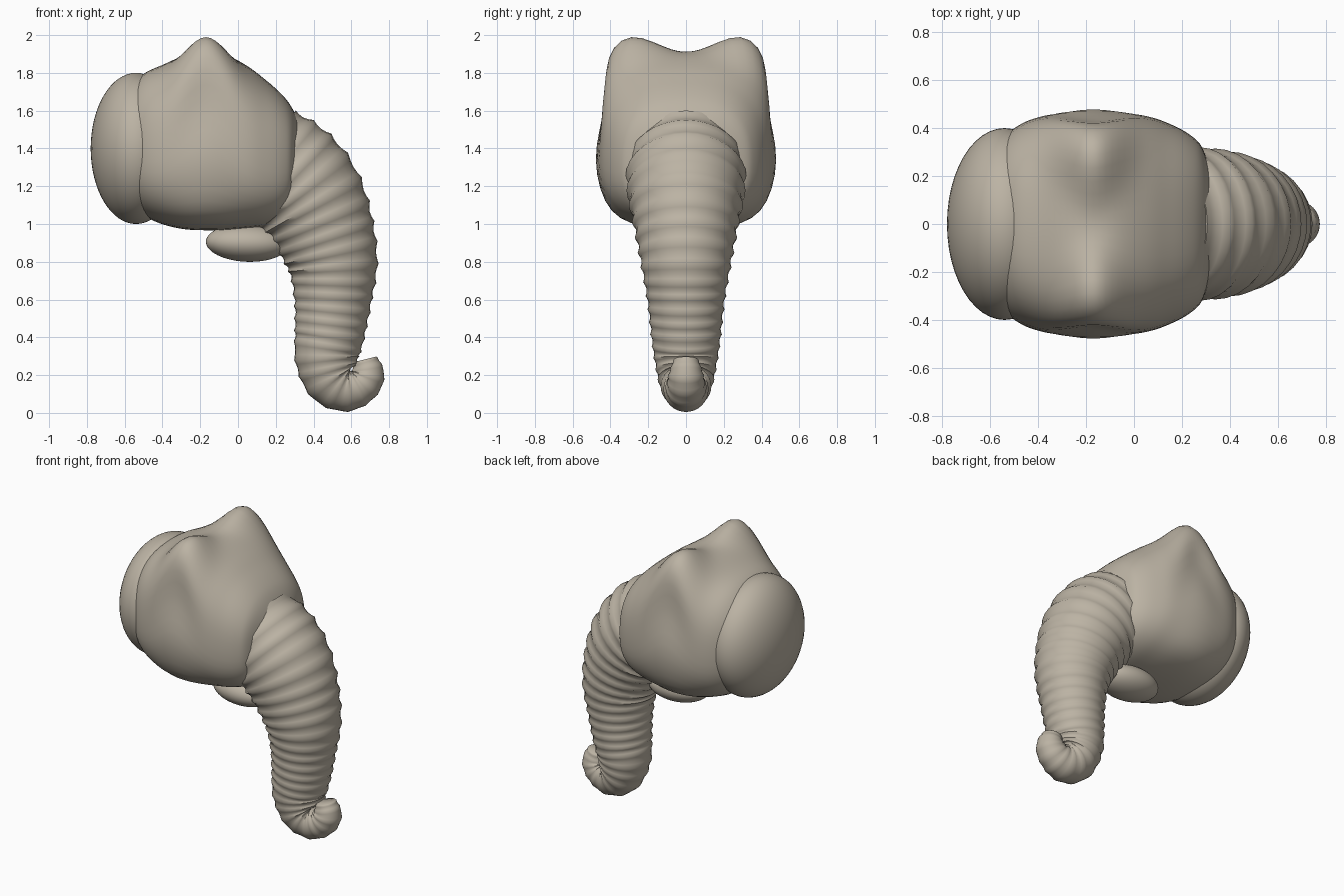
import bpy, math
from mathutils import Vector

cube = bpy.data.objects.get("Cube")
if cube:
    bpy.data.objects.remove(cube, do_unlink=True)

# Single clay colour
clay = bpy.data.materials.new("warm_grey_clay")
clay.use_nodes = True
colour = (0.50, 0.45, 0.37, 1)
clay.diffuse_color = colour
clay.node_tree.nodes["Principled BSDF"].inputs["Base Color"].default_value = colour


def catmull(rows, t):
    """Smoothly interpolate a list of tuples, t in 0..len-1."""
    i = min(int(t), len(rows) - 2)
    f = t - i
    a, b, c, d = (Vector(rows[max(0, min(k, len(rows) - 1))]) for k in range(i - 1, i + 3))
    return 0.5 * (2 * b + (c - a) * f + (2 * a - 5 * b + 4 * c - d) * f ** 2
                  + (3 * b - a - 3 * c + d) * f ** 3)


def loft(name, rings, subdivide=0):
    """Skin a list of equal rings and cap both ends."""
    n = len(rings[0])
    verts = [p for ring in rings for p in ring]
    faces = [(r * n + k, r * n + (k + 1) % n, (r + 1) * n + (k + 1) % n, (r + 1) * n + k)
             for r in range(len(rings) - 1) for k in range(n)]
    faces.append(tuple(reversed(range(n))))
    faces.append(tuple(range(len(verts) - n, len(verts))))
    mesh = bpy.data.meshes.new(name)
    mesh.from_pydata(verts, [], faces)
    obj = bpy.data.objects.new(name, mesh)
    bpy.context.collection.objects.link(obj)
    mesh.materials.append(clay)
    mesh.shade_smooth()
    if subdivide:
        mod = obj.modifiers.new("smooth", "SUBSURF")
        mod.levels = mod.render_levels = subdivide
    return obj


def ellipsoid(name, centre, radii, tilt):
    bpy.ops.mesh.primitive_uv_sphere_add(segments=48, ring_count=32, location=centre,
                                         rotation=(0, tilt, 0))
    obj = bpy.context.object
    obj.name = name
    obj.scale = radii
    obj.data.materials.append(clay)
    obj.data.shade_smooth()
    return obj


# Head: stations of x, underside, top, half width
stations = [(-0.62, 1.15, 1.66, 0.28), (-0.51, 1.05, 1.79, 0.395), (-0.38, 0.995, 1.84, 0.455),
            (-0.17, 0.965, 1.89, 0.485), (0.03, 0.975, 1.835, 0.46), (0.15, 0.99, 1.76, 0.42),
            (0.24, 1.03, 1.68, 0.37), (0.29, 1.10, 1.61, 0.31), (0.33, 1.26, 1.52, 0.17)]
# Half section through the twin domes, from underside to crown
dome = [(0, 0.965), (0.15, 0.97), (0.3, 1.0), (0.4, 1.06), (0.46, 1.18), (0.487, 1.35),
        (0.46, 1.5), (0.42, 1.66), (0.427, 1.83), (0.39, 1.95), (0.29, 2.015),
        (0.17, 1.97), (0.07, 1.92), (0, 1.91)]


def spow(v, e):
    return math.copysign(abs(v) ** e, v)


def head_ring(t):
    x, low, high, width = catmull(stations, t)
    mid = low + 0.45 * (high - low)
    weight = math.exp(-((x + 0.17) / 0.16) ** 2)
    half = []
    for k, (dy, dz) in enumerate(dome):
        a = math.pi * (k / (len(dome) - 1) - 0.5)
        y = width * spow(math.cos(a), 0.77)
        h = spow(math.sin(a), 0.77)
        z = mid + h * (high - mid if h > 0 else mid - low)
        half.append((x, y + (dy - y) * weight, z + (dz - z) * weight))
    half[0] = (x, 0, half[0][2])
    half[-1] = (x, 0, half[-1][2])
    return half + [(p[0], -p[1], p[2]) for p in reversed(half[1:-1])]


loft("head", [head_ring(k / 4) for k in range(4 * (len(stations) - 1) + 1)], 1)

# Neck pad and lower lip
ellipsoid("neck", (-0.54, 0, 1.4), (0.24, 0.4, 0.4), 0)
ellipsoid("lower_lip", (0.05, 0, 0.9), (0.22, 0.14, 0.1), math.radians(2))

# Trunk: path of x, z, radius
path = [(0.12, 1.38, 0.28), (0.25, 1.27, 0.31), (0.36, 1.15, 0.302), (0.44, 1.0, 0.275),
        (0.50, 0.8, 0.24), (0.502, 0.6, 0.205), (0.485, 0.42, 0.185), (0.47, 0.29, 0.168),
        (0.50, 0.175, 0.145), (0.575, 0.125, 0.118), (0.652, 0.15, 0.1),
        (0.685, 0.21, 0.09), (0.67, 0.285, 0.063)]
SIDES, STEPS = 32, 4
rings = []
t, step = 0.0, 0
end = len(path) - 1
while t < end:
    x, z, r = catmull(path, t)
    ahead = catmull(path, min(t + 0.02, end))
    behind = catmull(path, max(t - 0.02, 0))
    d = Vector((ahead.x - behind.x, ahead.y - behind.y))
    speed = d.length / (min(t + 0.02, end) - max(t - 0.02, 0))
    d.normalize()
    # Wrinkles: rounded troughs between sharp crests
    r *= 1.03 - 0.055 * abs(math.sin(math.pi * step / STEPS))
    rings.append([(x - d.y * r * math.cos(a), r * math.sin(a), z + d.x * r * math.cos(a))
                  for a in (2 * math.pi * k / SIDES for k in range(SIDES))])
    t += (0.018 + 0.26 * r) / STEPS / speed
    step += 1
trunk = loft("trunk", rings)
bpy.context.view_layer.objects.active = trunk
for obj in bpy.context.selected_objects:
    obj.select_set(False)
trunk.select_set(True)
bpy.ops.object.shade_smooth_by_angle(angle=math.radians(60))
